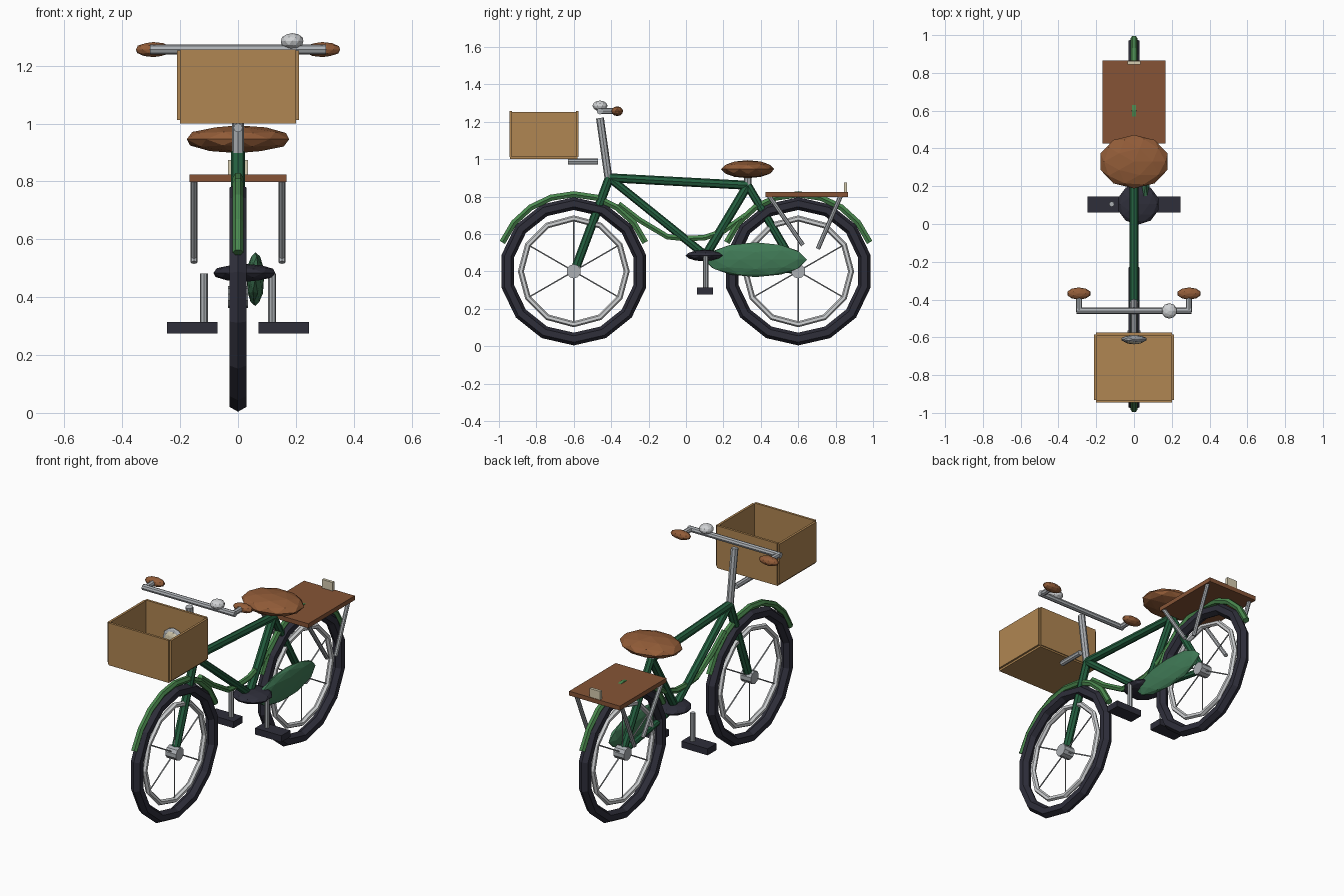
import bpy, math
from mathutils import Vector

if "Cube" in bpy.data.objects:
    bpy.data.objects.remove(bpy.data.objects["Cube"])


def material(name, r, g, b):
    lin = [((c / 255 + 0.055) / 1.055) ** 2.4 for c in (r, g, b)] + [1]
    m = bpy.data.materials.new(name)
    m.use_nodes = True
    m.diffuse_color = lin
    bsdf = next(n for n in m.node_tree.nodes if n.type == 'BSDF_PRINCIPLED')
    bsdf.inputs["Base Color"].default_value = lin
    return m


RUBBER = material("dark rubber", 46, 46, 58)
RIM = material("pale rim metal", 208, 210, 212)
STEEL = material("steel", 172, 176, 180)
FRAME = material("frame green", 36, 96, 64)
FENDER = material("fender green", 74, 136, 78)
GUARD = material("guard green", 64, 122, 86)
TAN = material("basket tan", 176, 134, 82)
LEATHER = material("leather brown", 146, 92, 56)
WOOD = material("rack brown", 134, 84, 54)
CREAM = material("lamp cream", 214, 204, 176)


def finish(name, mat):
    ob = bpy.context.object
    ob.name = name
    ob.data.materials.clear()
    ob.data.materials.append(mat)
    return ob


def box(name, lo, hi, mat):
    lo, hi = Vector(lo), Vector(hi)
    bpy.ops.mesh.primitive_cube_add(size=1, location=(lo + hi) / 2)
    bpy.context.object.scale = hi - lo
    return finish(name, mat)


def ball(name, centre, radii, mat):
    bpy.ops.mesh.primitive_ico_sphere_add(subdivisions=2, radius=1, location=centre)
    bpy.context.object.scale = radii
    return finish(name, mat)


def rod(name, a, b, radius, mat, sides=8):
    a, b = Vector(a), Vector(b)
    bpy.ops.mesh.primitive_cylinder_add(
        vertices=sides, radius=radius, depth=(b - a).length, location=(a + b) / 2,
        rotation=(b - a).to_track_quat('Z', 'Y').to_euler())
    return finish(name, mat)


def bent_tube(name, points, radius, mat):
    """Hexagonal tube along (y, z) points in the centre plane."""
    cu = bpy.data.curves.new(name, 'CURVE')
    cu.dimensions = '3D'
    cu.bevel_depth, cu.bevel_resolution, cu.use_fill_caps = radius, 1, True
    sp = cu.splines.new('POLY')
    sp.points.add(len(points) - 1)
    for p, (y, z) in zip(sp.points, points):
        p.co = (0, y, z, 1)
    sp.use_smooth = False
    ob = bpy.data.objects.new(name, cu)
    bpy.context.collection.objects.link(ob)
    bpy.ops.object.select_all(action='DESELECT')
    bpy.context.view_layer.objects.active = ob
    ob.select_set(True)
    bpy.ops.object.convert(target='MESH')
    return finish(name, mat)


def ring(name, centre, major, minor, segments, mat):
    bpy.ops.mesh.primitive_torus_add(
        location=centre, rotation=(0, math.pi / 2, 0), major_radius=major,
        minor_radius=minor, major_segments=segments, minor_segments=6)
    return finish(name, mat)


# Wheels with spokes and fenders
HUB_Z = 0.4
for side, y in (("front", -0.6), ("rear", 0.6)):
    c = Vector((0, y, HUB_Z))
    ring(side + "_tyre", c, 0.362, 0.034, 14, RUBBER)
    ring(side + "_rim", c, 0.283, 0.016, 12, RIM)
    rod(side + "_hub", c - Vector((0.035, 0, 0)), c + Vector((0.035, 0, 0)), 0.038, STEEL, 10)
    for i in range(3):
        a = math.radians(30 + 60 * i)
        d = Vector((0, math.cos(a), math.sin(a))) * 0.28
        rod(f"{side}_spoke_{i}", c - d, c + d, 0.004, STEEL, 5)
    arc = [math.radians(22 + 136 * i / 8) for i in range(9)]
    bent_tube(side + "_fender", [(y + 0.412 * math.cos(a), HUB_Z + 0.412 * math.sin(a))
                                 for a in arc], 0.019, FENDER)

# Frame
head, seat, crank = (0, -0.41, 0.9), (0, 0.33, 0.86), (0, 0.105, 0.485)
rod("fork", head, (0, -0.585, 0.43), 0.024, FRAME)
rod("top_tube", head, seat, 0.024, FRAME)
rod("down_tube", head, crank, 0.022, FRAME)
rod("seat_tube", seat, crank, 0.024, FRAME)
rod("seat_stay", seat, (0, 0.59, 0.42), 0.022, FRAME)
rod("chain_stay", crank, (0, 0.6, 0.4), 0.018, FRAME)
bent_tube("curved_tube", [(-0.36, 0.76), (-0.25, 0.675), (-0.1, 0.585), (0, 0.575),
                          (0.1, 0.58), (0.2, 0.615), (0.32, 0.7)], 0.017, FENDER)
ball("chain_guard", (0.06, 0.372, 0.462), (0.031, 0.275, 0.093), GUARD)

# Saddle
rod("seat_post", (0, 0.33, 0.84), (0, 0.33, 0.93), 0.02, STEEL)
ball("saddle", (0, 0.33, 0.946), (0.186, 0.142, 0.048), LEATHER)

# Handlebar, grips and bell
rod("stem", (0, -0.415, 0.9), (0, -0.46, 1.22), 0.021, STEEL)
rod("handlebar", (-0.305, -0.46, 1.256), (0.305, -0.46, 1.256), 0.017, STEEL)
ball("bell", (0.187, -0.46, 1.285), (0.041, 0.041, 0.028), RIM)
for side, s in (("right", -1), ("left", 1)):
    rod(side + "_bar_end", (s * 0.29, -0.465, 1.256), (s * 0.29, -0.37, 1.256), 0.016, STEEL)
    ball(side + "_grip", (s * 0.292, -0.368, 1.256), (0.064, 0.032, 0.026), LEATHER)
    # Pedals and cranks
    rod(side + "_crank", (s * 0.118, 0.105, 0.31), (s * 0.118, 0.105, 0.482), 0.014, STEEL)
    box(side + "_pedal", (s * 0.158 - 0.087, 0.06, 0.275), (s * 0.158 + 0.087, 0.145, 0.314), RUBBER)
    # Rack supports
    rod(side + "_front_strut", (s * 0.152, 0.44, 0.81), (s * 0.152, 0.625, 0.54), 0.012, STEEL)
    rod(side + "_rear_strut", (s * 0.152, 0.83, 0.81), (s * 0.152, 0.705, 0.52), 0.012, STEEL)
    # Basket side walls
    box(side + "_basket_wall", (s * 0.204 - 0.007, -0.932, 1.012), (s * 0.204 + 0.007, -0.585, 1.252), TAN)
ball("chainring", (0.022, 0.105, 0.484), (0.112, 0.108, 0.031), RUBBER)

# Rear rack
box("rack_board", (-0.168, 0.425, 0.798), (0.168, 0.865, 0.824), WOOD)
box("rear_reflector", (-0.035, 0.845, 0.82), (0.035, 0.862, 0.875), CREAM)

# Basket
box("basket_floor", (-0.2, -0.94, 1.0), (0.2, -0.58, 1.018), TAN)
for side, y in (("front", -0.938), ("back", -0.582)):
    box(side + "_basket_panel", (-0.2, y - 0.007, 1.01), (0.2, y + 0.007, 1.256), TAN)
rod("basket_bracket", (0, -0.63, 0.986), (0, -0.47, 0.986), 0.016, STEEL)
ball("headlamp", (0, -0.61, 1.08), (0.07, 0.021, 0.07), STEEL)
ball("headlamp_lens", (0, -0.617, 1.08), (0.055, 0.02, 0.055), CREAM)
